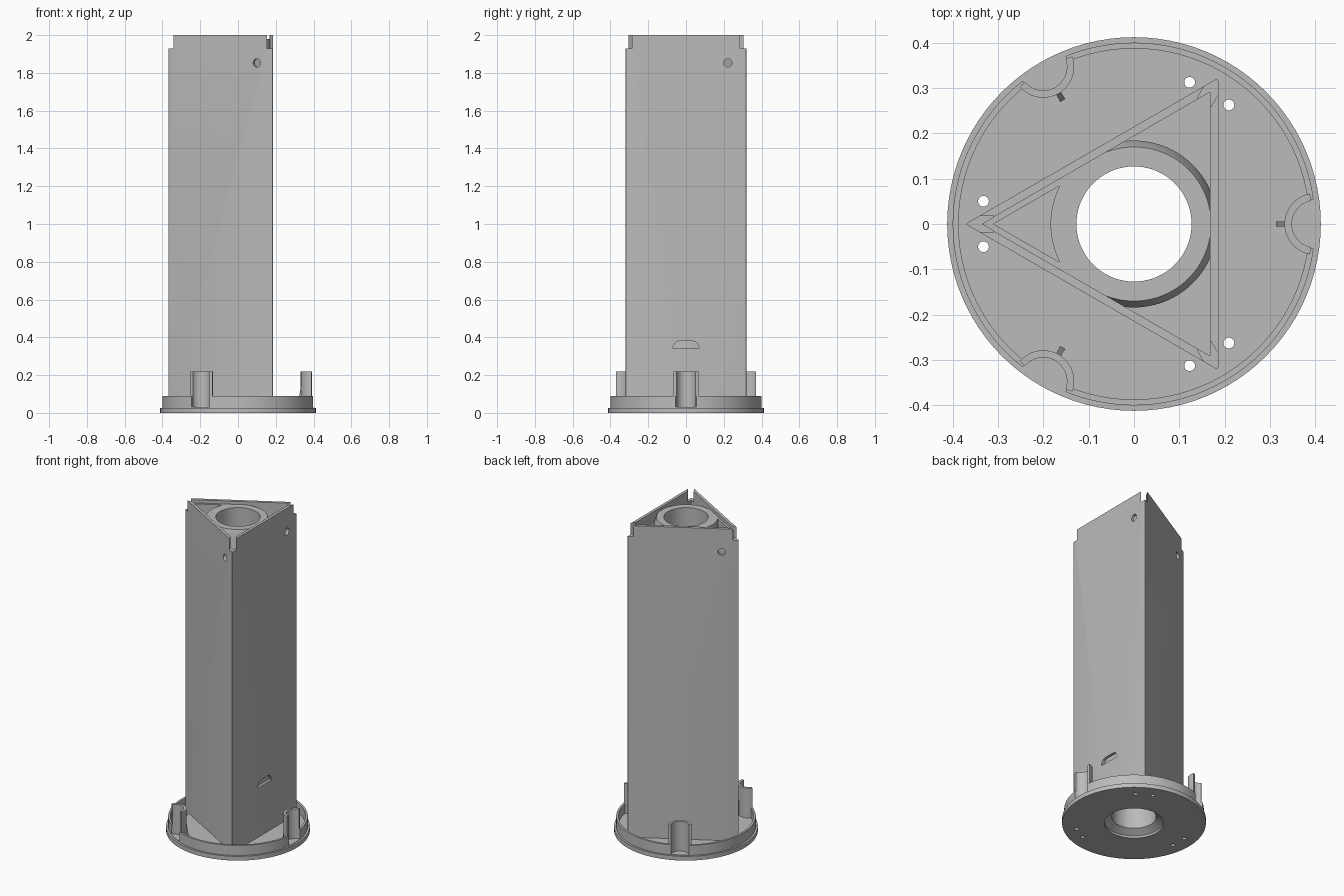
import bpy, bmesh, math
from mathutils import Matrix, Vector

cube = bpy.data.objects.get("Cube")
if cube:
    bpy.data.objects.remove(cube, do_unlink=True)

grey = bpy.data.materials.new("plain grey")
grey.use_nodes = True
COLOUR = (0.5, 0.5, 0.5, 1)
grey.diffuse_color = COLOUR
grey.node_tree.nodes["Principled BSDF"].inputs["Base Color"].default_value = COLOUR
THIRDS = [math.radians(a) for a in (0, 120, 240)]


def finish(name, bm, matrix=None):
    bmesh.ops.recalc_face_normals(bm, faces=bm.faces)
    me = bpy.data.meshes.new(name)
    bm.to_mesh(me)
    bm.free()
    if matrix:
        me.transform(matrix)
    ob = bpy.data.objects.new(name, me)
    me.materials.append(grey)
    bpy.context.collection.objects.link(ob)
    return ob


def turn(angle):
    return Matrix.Rotation(angle, 4, "Z")


def prism(name, pts, z0, z1, matrix=None, bevel=0):
    """Extrude a flat outline from z0 to z1."""
    bm = bmesh.new()
    face = bm.faces.new([bm.verts.new((x, y, z0)) for x, y in pts])
    top = bmesh.ops.extrude_face_region(bm, geom=[face])["geom"]
    for v in top:
        if isinstance(v, bmesh.types.BMVert):
            v.co.z = z1
    if bevel:
        edges = [e for e in bm.edges if abs(e.verts[0].co.z - e.verts[1].co.z) > 0.001]
        bmesh.ops.bevel(bm, geom=edges, offset=bevel, segments=3, affect="EDGES", profile=0.5)
    return finish(name, bm, matrix)


def circle(r, cx=0, cy=0, n=32):
    return [(cx + r * math.cos(math.tau * i / n), cy + r * math.sin(math.tau * i / n)) for i in range(n)]


def lathe(name, profile, n=96):
    """Revolve a closed (radius, z) profile."""
    bm = bmesh.new()
    rings = [[bm.verts.new((r * math.cos(math.tau * i / n), r * math.sin(math.tau * i / n), z))
              for r, z in profile] for i in range(n)]
    m = len(profile)
    for i in range(n):
        a, b = rings[i], rings[(i + 1) % n]
        for j in range(m):
            k = (j + 1) % m
            bm.faces.new((a[j], a[k], b[k], b[j]))
    return finish(name, bm)


def cut(ob, cutters, operation="DIFFERENCE"):
    for c in cutters:
        c.hide_render = True
        mod = ob.modifiers.new("cut", "BOOLEAN")
        mod.operation, mod.solver, mod.object = operation, "EXACT", c
        bpy.context.view_layer.objects.active = ob
        bpy.ops.object.modifier_apply(modifier=mod.name)
        bpy.data.objects.remove(c, do_unlink=True)


def triangle(inradius):
    """Equilateral outline with one corner pointing to -x."""
    return [(2 * inradius * math.cos(math.pi + a), 2 * inradius * math.sin(math.pi + a)) for a in THIRDS]


def wedge(apex, r, n=16):
    """Corner region between two walls and an arc around the bore."""
    run = apex * math.cos(math.pi / 6) - math.sqrt(r * r - apex * apex / 4)
    x, y = -apex + run * math.cos(math.pi / 6), run / 2
    a = math.atan2(y, -x)
    arc = [(-r * math.cos(a - 2 * a * i / n), r * math.sin(a - 2 * a * i / n)) for i in range(n + 1)]
    return [(-apex, 0)] + arc


# Round base with raised rim
base = lathe("base", [(0.17, 0), (0.412, 0), (0.412, 0.027), (0.4, 0.027),
                      (0.4, 0.09), (0.387, 0.09), (0.387, 0.03), (0.17, 0.03)])
cutters = []
for a in THIRDS:
    for side in (-1, 1):
        cutters.append(prism("screw_hole", circle(0.012, -0.332, side * 0.05, 16), -0.1, 0.06, turn(a)))
    cutters.append(prism("rim_gap", circle(0.055, 0.4, 0), 0.03, 0.3, turn(a)))
cut(base, cutters)

# Triangular column walls
walls = prism("column_walls", triangle(0.186), 0.02, 2, bevel=0.008)
cutters = [prism("hollow", triangle(0.168), -0.1, 2.1)]
notch = [(-0.45, -0.018), (-0.31, -0.018), (-0.31, 0.018), (-0.45, 0.018)]
to_side = Matrix(((0, 0, 1, 0), (1, 0, 0, 0), (0, 1, 0, 0), (0, 0, 0, 1)))
for a in THIRDS:
    cutters.append(prism("corner_notch", notch, 1.93, 2.1, turn(a)))
    cutters.append(prism("side_hole", circle(0.022, 0.222, 1.853, 24), 0.1, 0.3, turn(a) @ to_side))
half = [(0.07, 0.342), (0.066, 0.358), (0.055, 0.373), (0.035, 0.381)]
slot = half + [(-x, z) for x, z in reversed(half)]
cutters.append(prism("cable_slot", slot, 0.1, 0.3, to_side))
cut(walls, cutters)

# Central tube, trimmed where it passes through the walls
tube = lathe("centre_tube", [(0.127, 0.04), (0.176, 0.01), (0.176, 0.03), (0.184, 0.04),
                             (0.184, 1.94), (0.17, 1.98), (0.127, 1.98)])
cut(tube, [prism("tube_trim", triangle(0.17), -0.1, 2.1)], "INTERSECT")

# Thickened corner with a pocket
corner = prism("corner_block", wedge(0.336, 0.1685), 0.02, 1.98)
cut(corner, [prism("pocket", wedge(0.31, 0.184), 0.04, 2.1, bevel=0.003)])

# Half-round clips with tapered ribs
to_front = Matrix(((1, 0, 0, 0), (0, 0, 1, 0), (0, 1, 0, 0), (0, 0, 0, 1)))
clips = []
for i, a in enumerate(THIRDS):
    clip = prism(f"clip_{i + 1}", circle(0.068, 0.4, 0, 48), 0.025, 0.218, turn(a))
    cut(clip, [prism("clip_bore", circle(0.052, 0.4, 0, 48), -0.1, 0.4, turn(a))])
    cut(clip, [prism("clip_trim", circle(0.394, n=96), -0.1, 0.4)], "INTERSECT")
    clips.append(clip)
    prism(f"clip_rib_{i + 1}", [(0.314, 0.025), (0.342, 0.025), (0.342, 0.2)],
          -0.006, 0.006, turn(a) @ to_front)

# Smooth the round parts, keeping sharp edges
bpy.ops.object.select_all(action="DESELECT")
for ob in [base, walls, tube, corner] + clips:
    ob.select_set(True)
bpy.context.view_layer.objects.active = base
bpy.ops.object.shade_smooth_by_angle(angle=math.radians(30))
